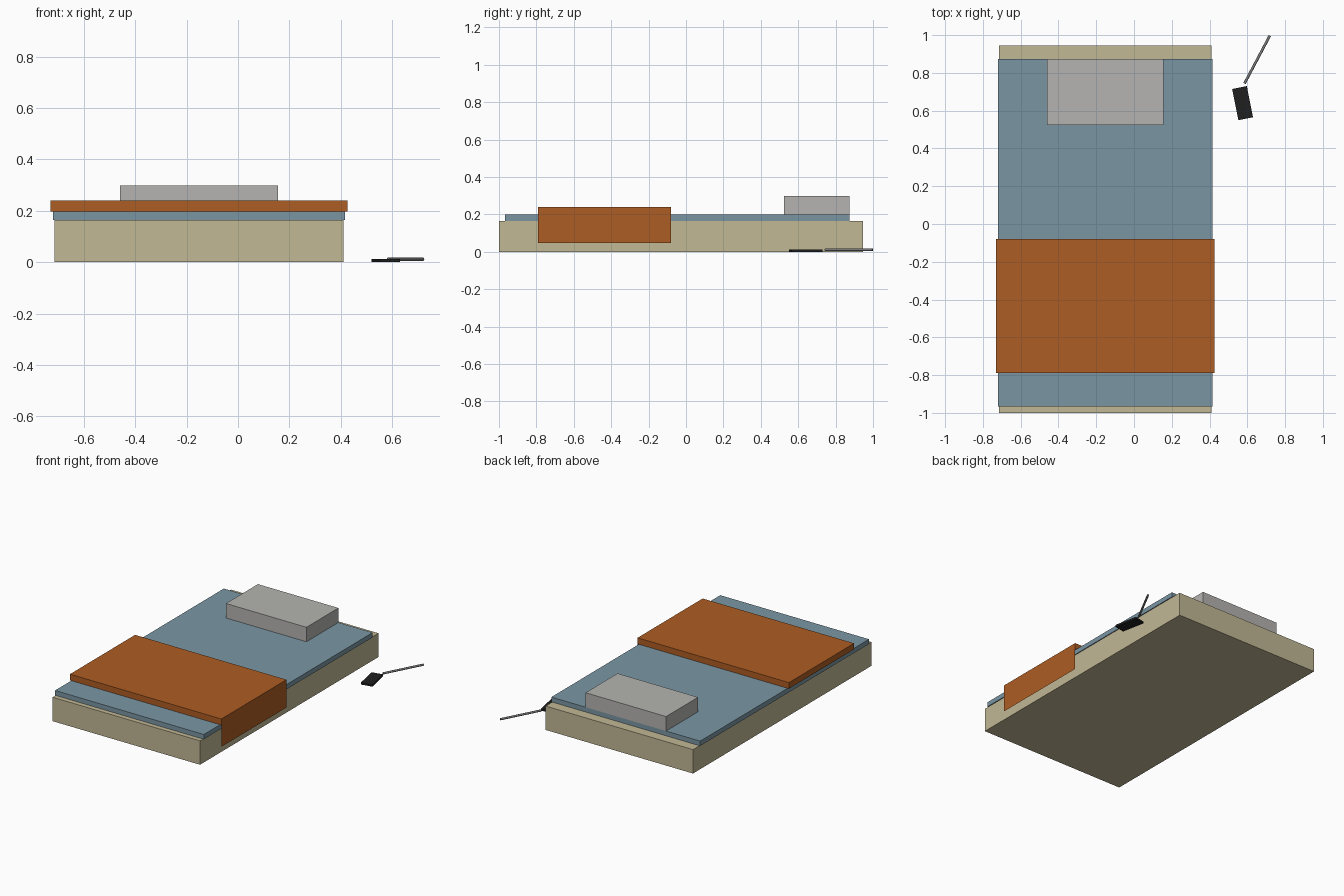
import bpy, bmesh, math
from mathutils import Vector

if "Cube" in bpy.data.objects:
    bpy.data.objects.remove(bpy.data.objects["Cube"])


def material(name, r, g, b):
    lin = [((c / 255 + 0.055) / 1.055) ** 2.4 for c in (r, g, b)]
    m = bpy.data.materials.new(name)
    m.diffuse_color = (*lin, 1)
    m.use_nodes = True
    m.node_tree.nodes["Principled BSDF"].inputs["Base Color"].default_value = m.diffuse_color
    return m


TAN = material("tan", 194, 184, 149)
BLUE = material("dusty_blue", 122, 150, 164)
ORANGE = material("burnt_orange", 174, 93, 35)
GREY = material("light_grey", 181, 180, 177)
BLACK = material("black", 32, 32, 32)
STEEL = material("steel_grey", 122, 122, 122)


def box(name, mat, x, y, z, turn=0):
    """Box from (min, max) ranges, optionally turned about its own centre."""
    mid = [(a + b) / 2 for a, b in (x, y, z)]
    bpy.ops.mesh.primitive_cube_add(size=1, location=mid, rotation=(0, 0, turn))
    ob = bpy.context.object
    ob.name = name
    ob.scale = [b - a for a, b in (x, y, z)]
    bpy.ops.object.transform_apply(location=False, rotation=False, scale=True)
    ob.data.materials.append(mat)
    return ob


def rod(name, mat, start, end, radius):
    a, b = Vector(start), Vector(end)
    bpy.ops.mesh.primitive_cylinder_add(vertices=16, radius=radius, depth=(b - a).length,
                                        location=(a + b) / 2)
    ob = bpy.context.object
    ob.name = name
    ob.rotation_euler = (b - a).to_track_quat('Z', 'Y').to_euler()
    ob.data.materials.append(mat)
    bpy.ops.object.shade_smooth_by_angle()
    return ob


# Mattress, sheet and pillow
box("mattress", TAN, (-0.715, 0.41), (-1.0, 0.945), (0, 0.165))
box("sheet", BLUE, (-0.72, 0.416), (-0.967, 0.874), (0.165, 0.198))
box("pillow", GREY, (-0.46, 0.155), (0.525, 0.874), (0.198, 0.298))

# Folded blanket with a thin flap hanging over the right side
blanket = box("blanket", ORANGE, (-0.73, 0.426), (-0.79, -0.08), (0.198, 0.24))
bm = bmesh.new()
bm.from_mesh(blanket.data)
edge = [e for e in bm.edges if all(v.co.x > 0 and v.co.z < 0 for v in e.verts)]
flap = bmesh.ops.extrude_edge_only(bm, edges=edge)["geom"]
bmesh.ops.translate(bm, verts=[g for g in flap if isinstance(g, bmesh.types.BMVert)],
                    vec=(0, 0, -0.15))
for f in bm.faces:
    if f.calc_center_median().z < -0.03 and f.normal.x < 0:
        f.normal_flip()
bm.to_mesh(blanket.data)
bm.free()

# Brush lying on the floor beside the bed
box("brush_head", BLACK, (0.5355, 0.6145), (0.556, 0.724), (0, 0.013), math.radians(11.3))
rod("brush_handle", STEEL, (0.585, 0.744, 0.011), (0.719, 0.997, 0.011), 0.007)
